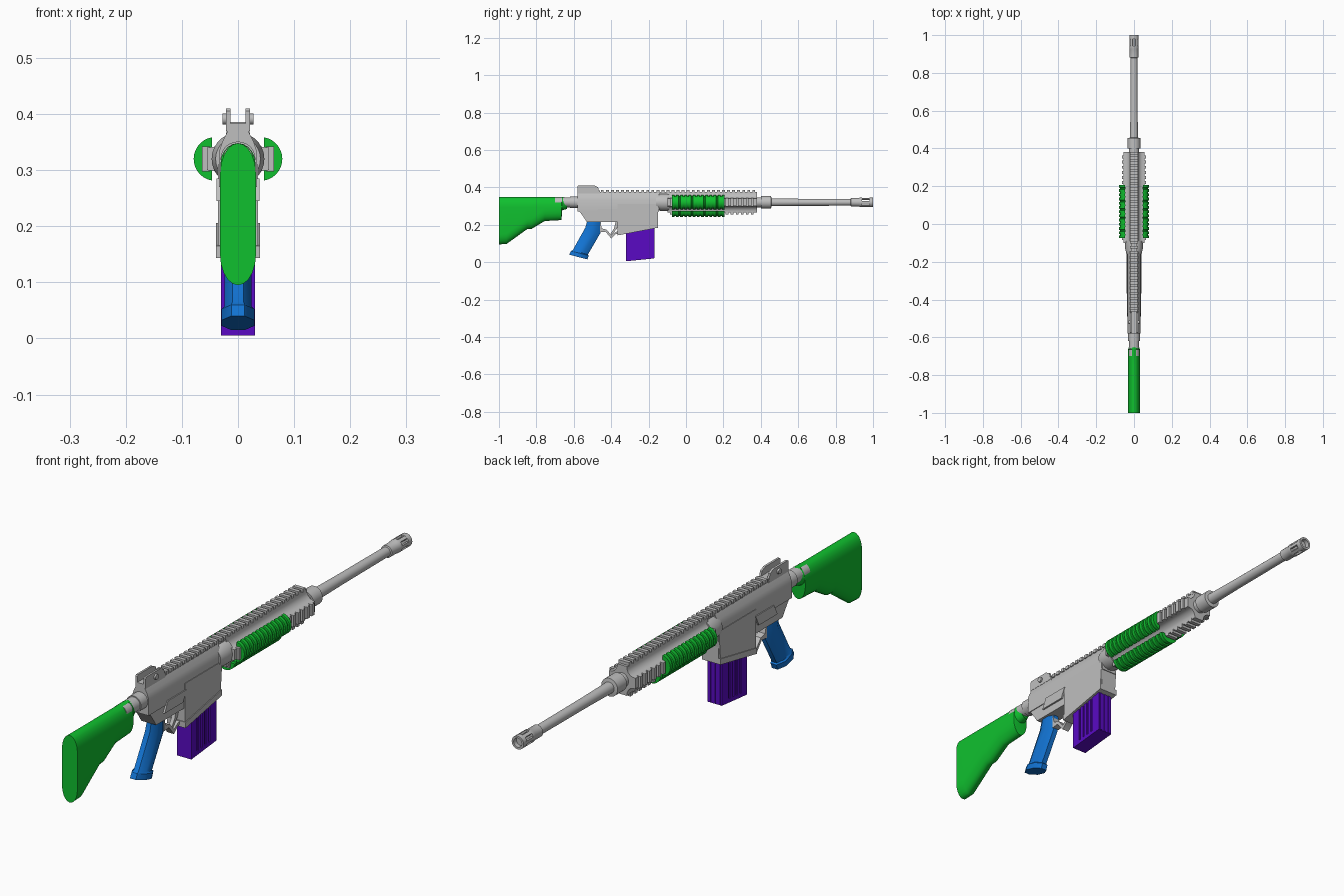
import bpy, bmesh
from math import sin, cos, pi, radians
from mathutils import Vector

cube = bpy.data.objects.get("Cube")
if cube:
    bpy.data.objects.remove(cube, do_unlink=True)


def material(name, rgb):
    m = bpy.data.materials.new(name)
    m.use_nodes = True
    m.diffuse_color = (*rgb, 1)
    m.node_tree.nodes["Principled BSDF"].inputs["Base Color"].default_value = (*rgb, 1)
    return m


GRAY = material("light_gray", (0.52, 0.52, 0.52))
GREEN = material("green", (0.005, 0.53, 0.028))
BLUE = material("blue", (0.006, 0.17, 0.64))
PURPLE = material("purple", (0.1, 0.003, 0.55))
AXIS = 0.32  # height of the bore


def part(name, mat, shells):
    """One object from closed shells, each a list of matching cross-sections."""
    bm = bmesh.new()
    for sections in shells:
        rings = [[bm.verts.new(p) for p in s] for s in sections]
        n = len(rings[0])
        for a, b in zip(rings, rings[1:]):
            for i in range(n):
                j = (i + 1) % n
                bm.faces.new((a[i], a[j], b[j], b[i]))
        bm.faces.new(rings[0])
        bm.faces.new(rings[-1][::-1])
    bmesh.ops.recalc_face_normals(bm, faces=bm.faces)
    me = bpy.data.meshes.new(name)
    bm.to_mesh(me)
    bm.free()
    me.materials.append(mat)
    ob = bpy.data.objects.new(name, me)
    bpy.context.collection.objects.link(ob)
    bpy.ops.object.select_all(action="DESELECT")
    ob.select_set(True)
    bpy.context.view_layer.objects.active = ob
    bpy.ops.object.shade_smooth_by_angle(angle=radians(35))
    return ob


def prism(profile, x0, x1):
    """Side profile of (y, z) points extruded across x."""
    return [[Vector((x, y, z)) for y, z in profile] for x in (x0, x1)]


def bar(profile, y0, y1, turn=0):
    """Profile of (x, height above bore) extruded along y, turned about the bore."""
    c, s = cos(turn), sin(turn)
    return [[Vector((x * c - h * s, y, AXIS + x * s + h * c)) for x, h in profile] for y in (y0, y1)]


def rect(x, h0, h1):
    return [(-x, h0), (x, h0), (x, h1), (-x, h1)]


def box(x0, x1, y0, y1, z0, z1):
    return prism([(y0, z0), (y1, z0), (y1, z1), (y0, z1)], x0, x1)


def lathe(stations, n=28):
    """Stations of (y, radius) around the bore."""
    return [[Vector((r * cos(2 * pi * i / n), y, AXIS + r * sin(2 * pi * i / n)))
             for i in range(n)] for y, r in stations]


# Shoulder stock: rounded tall sections along y
def stadium(y, z0, z1, w, n=10):
    arch = min(0.055, (z1 - z0) / 2)
    top = [(w * cos(pi * i / n), z1 - arch + arch * sin(pi * i / n)) for i in range(n + 1)]
    low = [(-w * cos(pi * i / n), z0 + arch - arch * sin(pi * i / n)) for i in range(n + 1)]
    return [Vector((x, y, z)) for x, z in top + low]


part("stock", GREEN, [[stadium(*s) for s in (
    (-1, .095, .348, .032), (-.96, .097, .348, .032), (-.85, .176, .348, .032),
    (-.825, .178, .348, .032), (-.755, .22, .348, .032), (-.665, .225, .348, .031),
    (-.663, .277, .348, .031), (-.635, .285, .346, .02))]])
part("stock_tube", GRAY, [lathe([(-.7, .027), (-.62, .027), (-.62, .031), (-.57, .031)])])

# Receiver
upper = [(-.034, -.05), (.034, -.05), (.034, .012), (.028, .03), (.018, .05),
         (-.018, .05), (-.028, .03), (-.034, .012)]
part("upper_receiver", GRAY, [bar(upper, -.58, -.145)])
part("lower_receiver", GRAY, [prism([(-.58, .3), (-.58, .285), (-.55, .245), (-.53, .215),
                                     (-.36, .215), (-.3, .2), (-.15, .2), (-.15, .3)], -.031, .031)])
part("magazine_well", GRAY, [
    prism([(-.365, .31), (-.365, .145), (-.155, .185), (-.145, .31)], -.036, .036),
    prism([(-.367, .165), (-.367, .143), (-.15, .184), (-.15, .206)], -.039, .039)])
part("side_panels", GRAY, [prism([(-.49, .245), (-.38, .245), (-.36, .285), (-.47, .285)],
                                 s * .028, s * .038) for s in (-1, 1)])

# Top rail with cross teeth
pitch = 0.027
part("top_rail", GRAY, [bar(rect(.017, .045, .055), -.47, .38)] +
     [bar(rect(.021, .052, .066), -.455 + i * pitch, -.44 + i * pitch) for i in range(31)])

# Rear sight: base, two ears and cross pin
ear = [(-.58, .37), (-.58, .405), (-.575, .41), (-.49, .41), (-.47, .4), (-.462, .37)]
pin = [(-.52 + .01 * cos(i * pi / 6), .391 + .01 * sin(i * pi / 6)) for i in range(12)]
part("rear_sight", GRAY, [box(-.02, .02, -.58, -.46, .36, .383)] +
     [prism(ear, s * .013, s * .021) for s in (-1, 1)] +
     [prism(pin, s * .02, s * .028) for s in (-1, 1)])

# Handguard: four rails joined by hollow curves
quarter = [(-.02, .055), (.02, .055), (.0215, .043), (.025, .034), (.034, .025), (.043, .0215)]
hull = []
for k in range(4):
    for x, h in quarter:
        for _ in range(k):
            x, h = h, -x
        hull.append((x, h))
part("handguard", GRAY, [bar(hull, -.1, .38)])
part("handguard_teeth", GRAY, [bar(rect(.022, .05, .064), -.085 + i * pitch, -.07 + i * pitch, t)
                               for t in (pi / 2, pi, -pi / 2) for i in range(17)])
part("barrel_nut", GRAY, [lathe([(-.16, .04), (-.13, .047), (-.09, .047)])])


# Ribbed rail covers on both sides and below
def half_disc(y, r, turn, n=14):
    pts = []
    for i in range(n + 1):
        a = radians(-80 + 160 * i / n)
        u, v = .04 + r * cos(a), r * sin(a)
        pts.append(Vector((u * cos(turn) - v * sin(turn), y, AXIS + u * sin(turn) + v * cos(turn))))
    return pts


for name, turn in (("left_cover", 0), ("right_cover", pi), ("bottom_cover", -pi / 2)):
    rings, step = [], 0.29 / 13
    for i in range(13):
        y = -.075 + i * step
        rings += [half_disc(y + d * step, r, turn) for d, r in
                  ((0, .039), (.6, .039), (.65, .034), (.95, .034))]
    part(name, GREEN, [rings[:-2]])

# Barrel and slotted muzzle
part("barrel", GRAY, [lathe([(.37, .027), (.4, .027), (.4, .034), (.455, .034), (.457, .021),
                             (.6, .019), (.885, .018)])])


def tube(y0, y1, outer, inner):
    return lathe([(y0, inner), (y0, outer), (y1, outer), (y1, inner), (y0 + .003, inner)])


part("muzzle", GRAY, [lathe([(.88, .018), (.882, .023), (.925, .023), (.93, .025), (.942, .025)]),
                      tube(.98, 1, .025, .017)] +
     [bar(rect(.006, .017, .0245), .935, .985, i * pi / 3 + pi / 6) for i in range(6)])

# Trigger and guard
part("trigger_guard", GRAY, [prism([(-.46, .16), (-.43, .163), (-.4, .127), (-.375, .15), (-.32, .16),
                                    (-.32, .17), (-.375, .162), (-.4, .145), (-.425, .174),
                                    (-.45, .18), (-.46, .22)], -.014, .014)])
part("trigger", GRAY, [prism([(-.375, .22), (-.385, .18), (-.405, .15), (-.395, .148),
                              (-.37, .178), (-.355, .22)], -.007, .007)])


# Pistol grip: eight-sided sections from top to flared base
def grip_section(yb, zb, yf, zf, w):
    pts, k = [], 1 / cos(pi / 8)
    for i in range(8):
        a = pi / 8 + i * pi / 4
        t = (1 + k * cos(a)) / 2
        pts.append(Vector((w * k * sin(a), yb + (yf - yb) * t, zb + (zf - zb) * t)))
    return pts


part("grip", BLUE, [[grip_section(*s) for s in (
    (-.53, .215, -.455, .215, .022), (-.538, .185, -.458, .155, .024),
    (-.605, .065, -.525, .04, .024), (-.615, .06, -.52, .035, .029),
    (-.625, .04, -.527, .015, .029))]])


# Magazine: core, upright ribs and floor plate
def slab(y0, y1, x, low=0, high=.16):
    def base(y):
        return .005 + (y + .32) * .1
    return prism([(y0, base(y0) + low), (y1, base(y1) + low),
                  (y1, base(y1) + high), (y0, base(y0) + high)], -x, x)


part("magazine", PURPLE, [slab(-.318, -.174, .025, .003, .175), slab(-.32, -.17, .03, 0, .015)] +
     [slab(y, y + w, .03) for y, w in ((-.32, .035), (-.277, .014), (-.255, .014), (-.233, .014), (-.21, .04))] +
     [box(x - .004, x + .004, -.18, -.168, .022, .18) for x in (-.02, 0, .02)])
